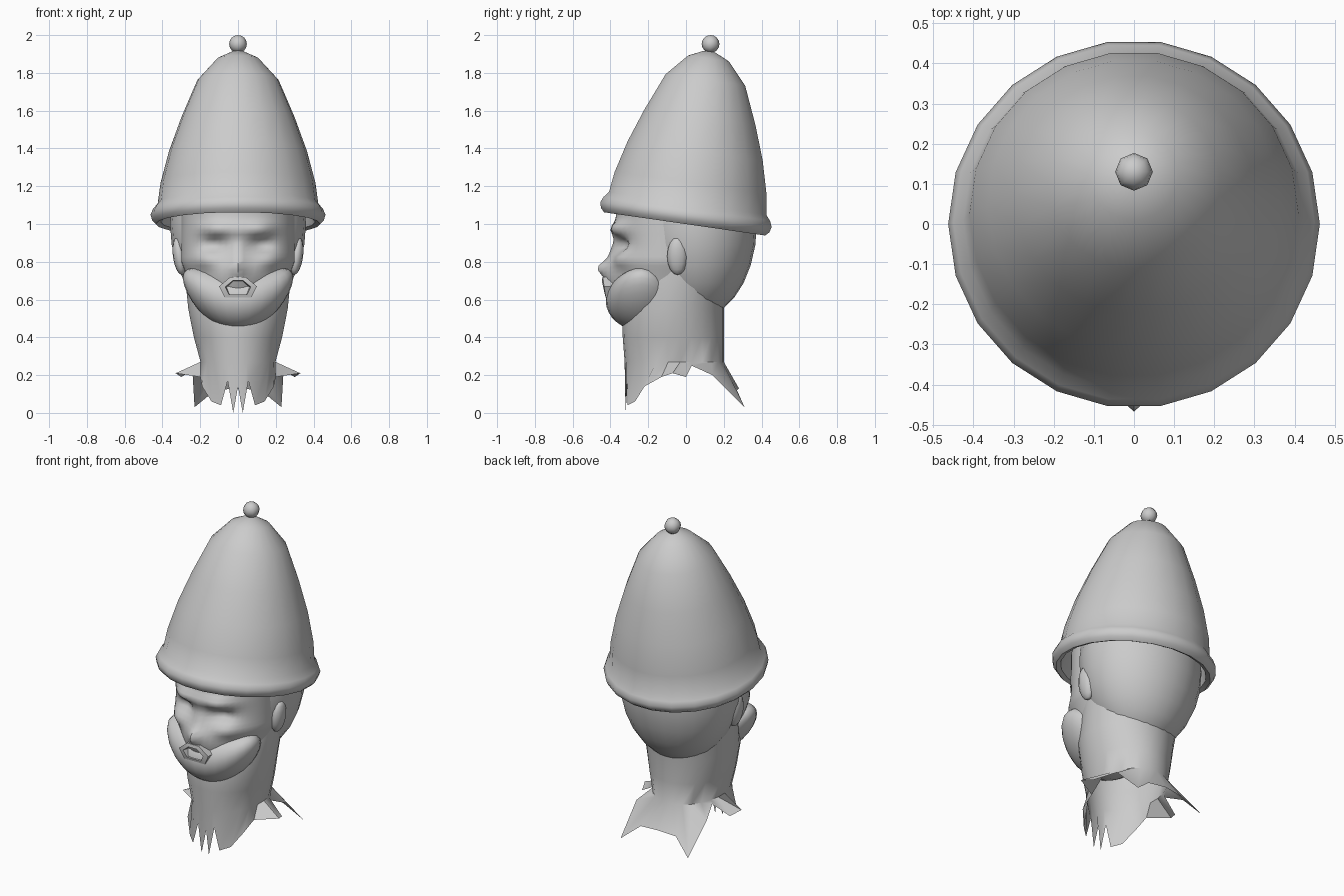
import bpy, bmesh
from math import sin, cos, pi, radians, exp
from mathutils import Vector

if "Cube" in bpy.data.objects:
    bpy.data.objects.remove(bpy.data.objects["Cube"])

grey = bpy.data.materials.new("plain_grey")
grey.use_nodes = True
grey.diffuse_color = (0.6, 0.6, 0.6, 1)
grey.node_tree.nodes["Principled BSDF"].inputs["Base Color"].default_value = (0.6, 0.6, 0.6, 1)


def finish(name, bm, angle=40, fix_normals=True):
    if fix_normals:
        bmesh.ops.recalc_face_normals(bm, faces=bm.faces[:])
    me = bpy.data.meshes.new(name)
    bm.to_mesh(me)
    bm.free()
    me.materials.append(grey)
    me.shade_smooth()
    me.set_sharp_from_angle(angle=radians(angle))
    ob = bpy.data.objects.new(name, me)
    bpy.context.scene.collection.objects.link(ob)
    return ob


def loft(name, rings, closed=True, cap_end=False, angle=40):
    """Skin a list of equal-length point rings."""
    bm = bmesh.new()
    vs = [[bm.verts.new(p) for p in ring] for ring in rings]
    n = len(vs[0])
    for a, b in zip(vs, vs[1:]):
        for i in range(n if closed else n - 1):
            j = (i + 1) % n
            bm.faces.new((a[i], a[j], b[j], b[i]))
    if cap_end:
        bm.faces.new(vs[-1])
    return finish(name, bm, angle)


def ellipsoid(name, centre, radii, segs=24, rows=14, bend=0.0):
    """Scaled sphere; bend lifts the sides upward."""
    bm = bmesh.new()
    bmesh.ops.create_uvsphere(bm, u_segments=segs, v_segments=rows, radius=1)
    for v in bm.verts:
        lift = bend * v.co.x ** 2
        v.co = Vector(centre) + Vector([c * r for c, r in zip(v.co, radii)])
        v.co.z += lift
    return finish(name, bm, 60)


def circle(r, h, n):
    return [(r * cos(2 * pi * i / n), r * sin(2 * pi * i / n), h) for i in range(n)]


# Tall hat with rolled brim, tipped backwards
hat_profile = [(0.34, 0.34), (0.385, 0.14), (0.40, 0.0), (0.41, -0.04), (0.435, -0.05),
               (0.455, -0.03), (0.463, 0.0), (0.45, 0.03), (0.425, 0.06), (0.41, 0.17),
               (0.365, 0.34), (0.30, 0.52), (0.215, 0.72), (0.11, 0.835), (0.03, 0.872)]
hat = loft("hat", [circle(r, h, 22) for r, h in hat_profile], cap_end=True, angle=50)
hat.location = (0, 0, 1.05)
hat.rotation_euler.x = radians(-8.2)

# Knob on the hat
ellipsoid("hat_knob", (0, 0.13, 1.953), (0.047, 0.047, 0.047), 8, 8)

# Neck and head core, ending in a ragged torn hem
hem = [(0, -0.31, 0.14), (0.025, -0.32, 0), (0.055, -0.31, 0.17), (0.09, -0.31, 0.04),
       (0.14, -0.27, 0.06), (0.19, -0.22, 0.14), (0.2, -0.13, 0.19), (0.33, -0.07, 0.21),
       (0.3, 0, 0.19), (0.2, 0.03, 0.25), (0.24, 0.14, 0.2), (0.23, 0.31, 0.03),
       (0.12, 0.27, 0.12), (0, 0.28, 0.13)]
hem += [(-x, y, z) for x, y, z in hem[-2:0:-1]]


def neck_ring(z, rx, front, back):
    mid, ry = (front + back) / 2, (back - front) / 2
    n = len(hem)
    return [(rx * sin(2 * pi * i / n), mid - ry * cos(2 * pi * i / n), z) for i in range(n)]


sections = [(0.27, 0.2, -0.325, 0.2), (0.4, 0.235, -0.335, 0.2), (0.55, 0.265, -0.34, 0.2),
            (0.7, 0.28, -0.3, 0.22), (0.85, 0.295, -0.28, 0.26), (1.0, 0.31, -0.28, 0.3),
            (1.15, 0.28, -0.26, 0.28)]
loft("neck", [hem] + [neck_ring(*s) for s in sections], cap_end=True, angle=45)

# Hair covering the back of the skull
ellipsoid("back_hair", (0, 0.055, 1.0), (0.36, 0.32, 0.5))

# Face: curved sheet with bulges and hollows (x, z, depth, width, height)
features = [(0, 0.73, 0.06, 0.13, 0.1),       # muzzle
            (0, 0.77, 0.045, 0.035, 0.04),    # nose tip
            (0, 0.86, 0.02, 0.03, 0.06),      # nose bridge
            (0, 0.97, 0.02, 0.06, 0.04)]      # between the brows
for side in (-1, 1):
    features += [(side * 0.12, 0.975, 0.045, 0.08, 0.035),   # brow
                 (side * 0.12, 0.89, -0.045, 0.06, 0.035),   # eye socket
                 (side * 0.18, 0.81, 0.035, 0.07, 0.045)]    # cheekbone


def face_point(a, z):
    width = 0.3 * min(1, 0.7 + 0.3 * (z - 0.57) / 0.23)
    x, y = width * sin(a), -0.1 - 0.27 * cos(a)
    for fx, fz, depth, w, h in features:
        y -= depth * exp(-((x - fx) / w) ** 2 - ((z - fz) / h) ** 2)
    return (x, y, z)


cols, rows = 32, 24
loft("face", [[face_point(radians(97) * (2 * i / cols - 1), 0.57 + 0.56 * j / rows)
               for i in range(cols + 1)] for j in range(rows + 1)], closed=False, angle=60)

# Rounded beard wrapping the jaw
ellipsoid("beard", (0, -0.235, 0.595), (0.292, 0.19, 0.16), 28, 16, bend=0.12)

# Mouth: angular lip frame with a recessed opening
lip = [(0.1, 0.67), (0.04, 0.72), (-0.04, 0.72), (-0.1, 0.67), (-0.07, 0.61), (0.07, 0.61)]


def lip_ring(scale, y):
    return [(x * scale, y - 0.15 * (z - 0.66), 0.66 + (z - 0.66) * scale) for x, z in lip]


loft("mouth", [lip_ring(1, -0.37), lip_ring(1, -0.432), lip_ring(0.68, -0.437),
               lip_ring(0.6, -0.40)], cap_end=True, angle=30)

# Ears, mirrored across the centre
ear = ellipsoid("ears", (0.31, -0.045, 0.83), (0.035, 0.055, 0.1), 12, 8)
for v in ear.data.vertices:
    v.co.x += 0.12 * (v.co.z - 0.83)
ear.modifiers.new("mirror", 'MIRROR')
